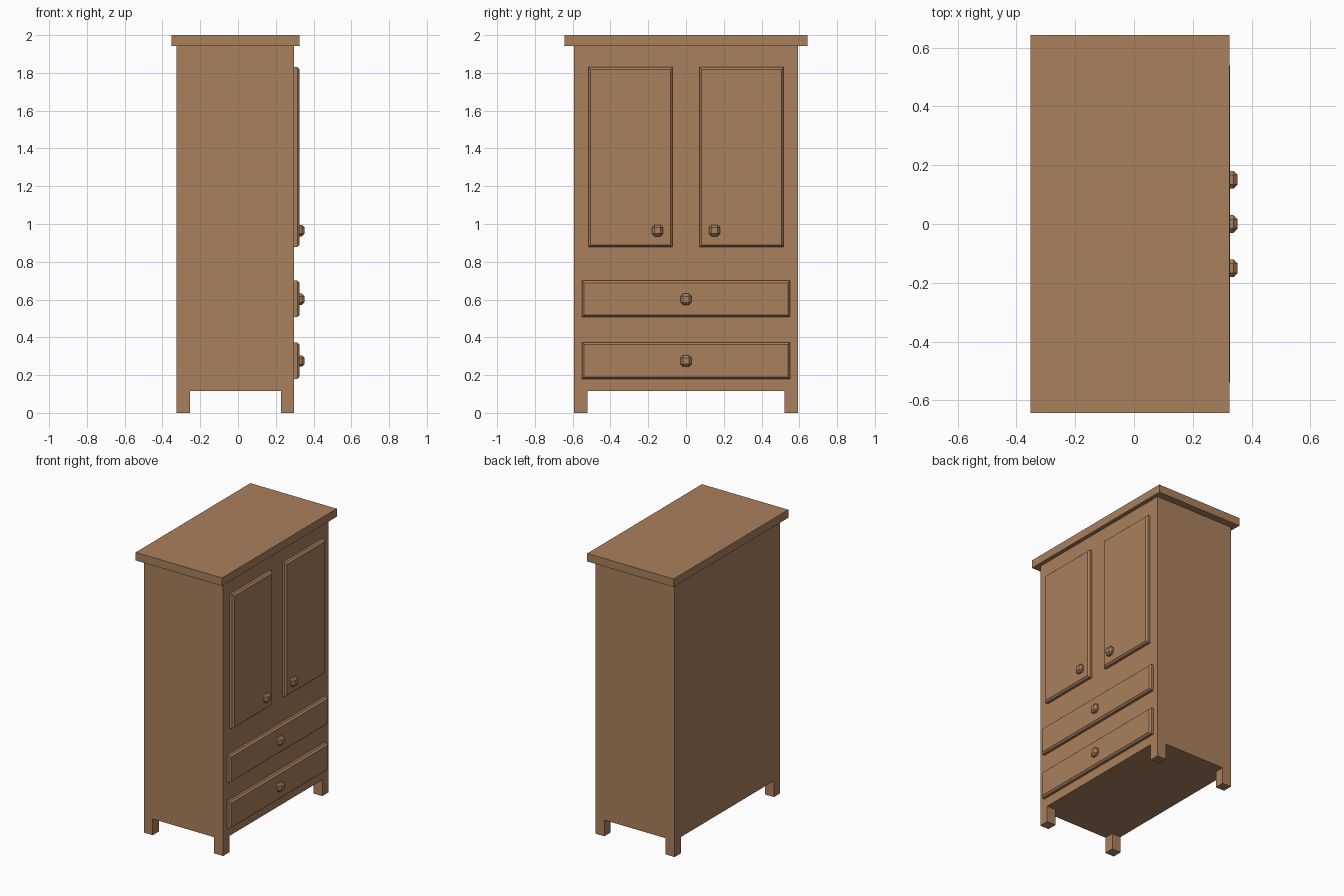
import bpy, bmesh

if "Cube" in bpy.data.objects:
    bpy.data.objects.remove(bpy.data.objects["Cube"])

wood = bpy.data.materials.new("warm brown wood")
wood.diffuse_color = (0.40, 0.215, 0.11, 1)
wood.use_nodes = True
wood.node_tree.nodes["Principled BSDF"].inputs["Base Color"].default_value = wood.diffuse_color


def box(name, lo, hi):
    """Box between two corners, returned as an object."""
    bm = bmesh.new()
    bmesh.ops.create_cube(bm, size=1)
    for v in bm.verts:
        v.co = [lo[i] + (v.co[i] + 0.5) * (hi[i] - lo[i]) for i in range(3)]
    me = bpy.data.meshes.new(name)
    bm.to_mesh(me)
    bm.free()
    me.materials.append(wood)
    ob = bpy.data.objects.new(name, me)
    bpy.context.collection.objects.link(ob)
    return ob


def panel(name, y0, y1, z0, z1):
    """Raised front with a chamfered face towards +x."""
    ob = box(name, (0.285, y0, z0), (0.314, y1, z1))
    bm = bmesh.new()
    bm.from_mesh(ob.data)
    bm.normal_update()
    face = [f for f in bm.faces if f.normal.x > 0.9]
    bmesh.ops.inset_region(bm, faces=face, thickness=0.016, depth=0.012)
    bm.to_mesh(ob.data)
    bm.free()


def knob(name, y, z):
    """Small chamfered cube handle."""
    r = 0.03
    ob = box(name, (0.293, y - r, z - r), (0.353, y + r, z + r))
    mod = ob.modifiers.new("chamfer", 'BEVEL')
    mod.width = 0.014
    mod.segments = 1


# Cabinet body and overhanging top
X0, X1, Y, LEG = -0.325, 0.297, 0.592, 0.07
box("body", (X0, -Y, 0.115), (X1, Y, 1.943))
box("top_board", (-0.353, -0.643, 1.943), (0.325, 0.643, 2.0))

# Four square legs
for xn, x in (("back", X0), ("front", X1 - LEG)):
    for yn, y in (("left", -Y), ("right", Y - LEG)):
        box(f"{xn}_{yn}_leg", (x, y, 0), (x + LEG, y + LEG, 0.115))

# Two doors with knobs near the middle
for side, y0, y1, ky in (("left", -0.517, -0.072, -0.151),
                         ("right", 0.072, 0.517, 0.151)):
    panel(f"{side}_door", y0, y1, 0.878, 1.83)
    knob(f"{side}_door_knob", ky, 0.965)

# Two wide drawers with central knobs
for side, z0, z1 in (("lower", 0.18, 0.373), ("upper", 0.507, 0.70)):
    panel(f"{side}_drawer", -0.55, 0.55, z0, z1)
    knob(f"{side}_drawer_knob", 0, (z0 + z1) / 2 - 0.002)
